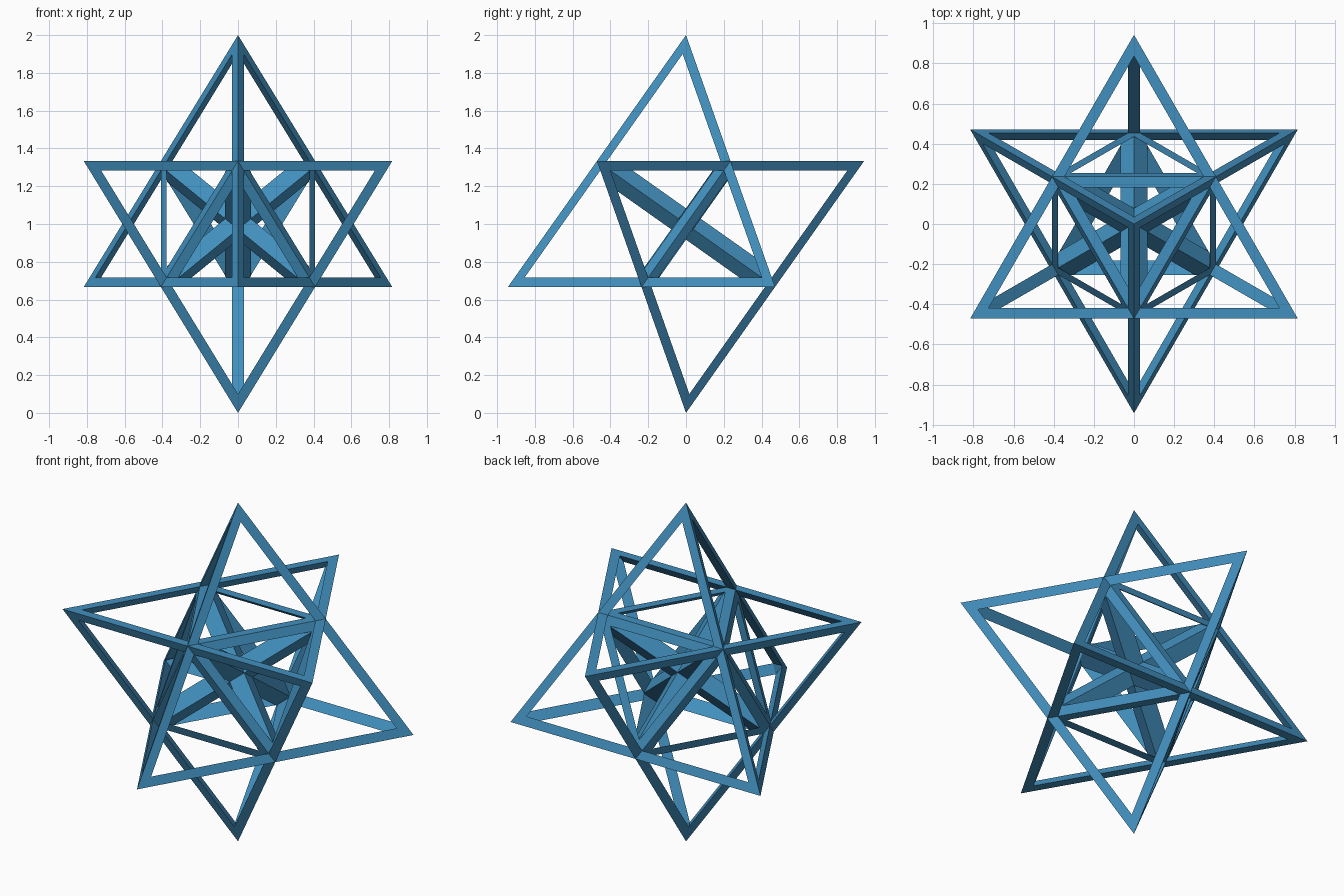
import bpy, bmesh, math
from mathutils import Vector
from itertools import combinations

if "Cube" in bpy.data.objects:
    bpy.data.objects.remove(bpy.data.objects["Cube"])

CENTRE = Vector((0, 0, 1))
W = 0.053          # width of the frame strip on each face
HALF = 0.048       # half side of the diagonal bars

mat = bpy.data.materials.new("blue")
mat.diffuse_color = (0.055, 0.28, 0.52, 1)
mat.use_nodes = True
mat.node_tree.nodes["Principled BSDF"].inputs["Base Color"].default_value = mat.diffuse_color


def hull_object(name, bars):
    """One object made of convex bars, each given by its corner points."""
    mesh = bpy.data.meshes.new(name)
    total = bmesh.new()
    for pts in bars:
        bm = bmesh.new()
        for p in pts:
            bm.verts.new(p)
        bmesh.ops.convex_hull(bm, input=bm.verts)
        bmesh.ops.dissolve_limit(bm, angle_limit=0.01, verts=bm.verts, edges=bm.edges)
        bmesh.ops.recalc_face_normals(bm, faces=bm.faces)
        tmp = bpy.data.meshes.new("tmp")
        bm.to_mesh(tmp)
        total.from_mesh(tmp)
        bm.free()
        bpy.data.meshes.remove(tmp)
    total.to_mesh(mesh)
    total.free()
    mesh.materials.append(mat)
    ob = bpy.data.objects.new(name, mesh)
    bpy.context.collection.objects.link(ob)
    return ob


def frame(name, verts, faces):
    """Triangular-section bars along every edge, mitred at the corners."""
    def inset(face, i):
        mid = sum((verts[j] for j in face), Vector()) / 3
        return verts[i] + (mid - verts[i]).normalized() * 2 * W
    bars = []
    for a, b in combinations(range(len(verts)), 2):
        sides = [f for f in faces if a in f and b in f]
        if len(sides) == 2:
            bars.append([verts[a], verts[b]] +
                        [inset(f, i) for f in sides for i in (a, b)])
    return hull_object(name, bars)


# Two opposed tetrahedron frames
r = math.sqrt(8) / 3
up = [Vector((0, 0, 1))] + [
    Vector((r * math.cos(a), r * math.sin(a), -1 / 3))
    for a in (math.radians(d) for d in (-90, 30, 150))]
tri = list(combinations(range(4), 3))
frame("upward_tetrahedron_frame", [CENTRE + v for v in up], tri)
frame("downward_tetrahedron_frame", [CENTRE - v for v in up], tri)

# Inner octahedron frame on the edge midpoints
axes = [(up[0] + up[i]) / 2 for i in (1, 2, 3)]
octa = [CENTRE + a for a in axes] + [CENTRE - a for a in axes]
octa_faces = [(i, j, k) for i in (0, 3) for j in (1, 4) for k in (2, 5)]
frame("inner_octahedron_frame", octa, octa_faces)

# Three square bars crossing at the centre, with pointed ends
unit = [a.normalized() for a in axes]
reach = axes[0].length
bars = []
for n in range(3):
    e, u, v = unit[n], unit[(n + 1) % 3], unit[(n + 2) % 3]
    pts = [CENTRE + e * reach, CENTRE - e * reach]
    for s in (-1, 1):
        for p in (-HALF, HALF):
            for q in (-HALF, HALF):
                pts.append(CENTRE + e * s * (reach - 2 * HALF) + u * p + v * q)
    bars.append(pts)
hull_object("crossing_diagonal_bars", bars)
